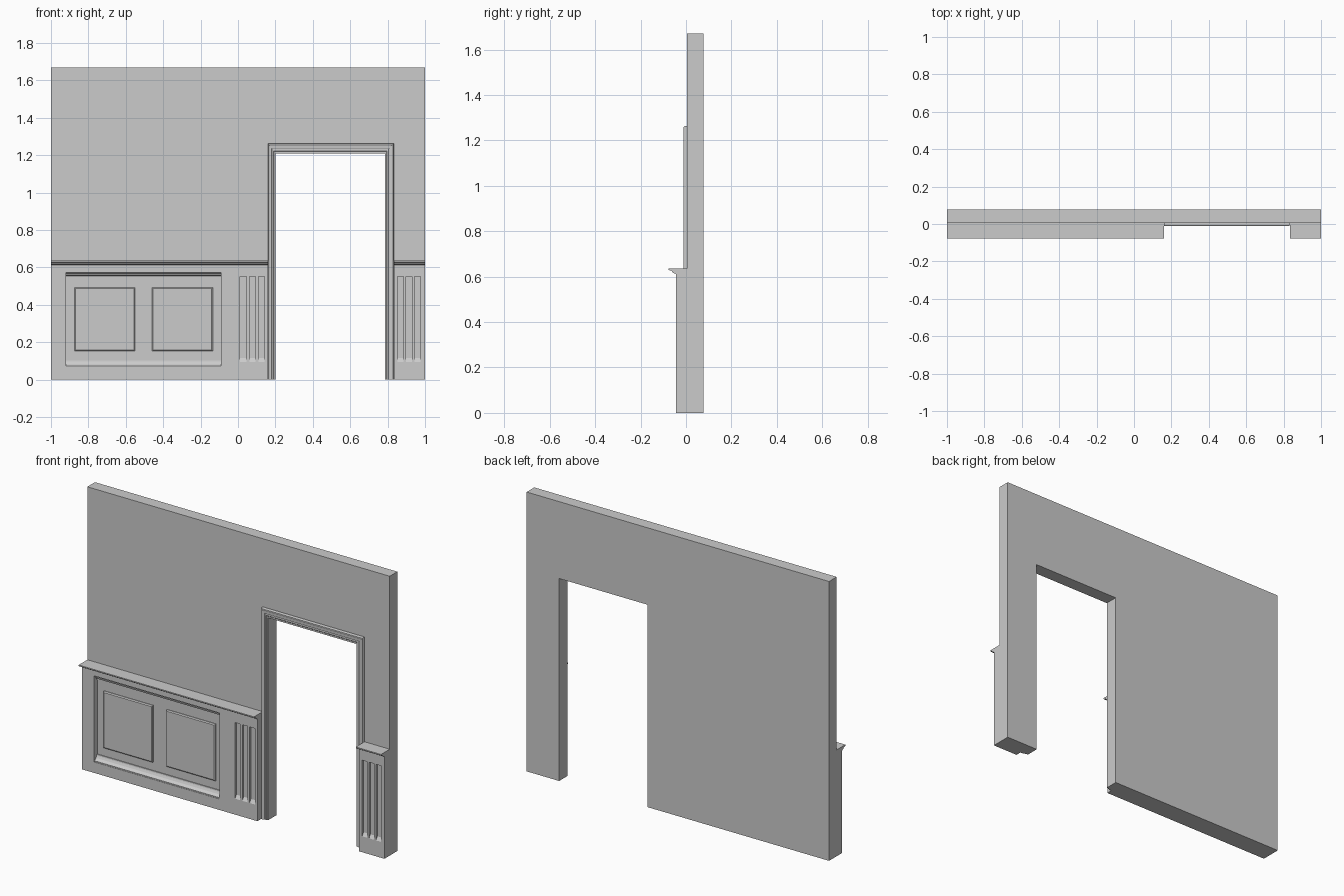
import bpy
import bmesh

if "Cube" in bpy.data.objects:
    bpy.data.objects.remove(bpy.data.objects["Cube"], do_unlink=True)

# Single plaster colour
plaster = bpy.data.materials.new("plaster_grey")
plaster.use_nodes = True
GREY = (0.6, 0.6, 0.6, 1)
plaster.diffuse_color = GREY
plaster.node_tree.nodes["Principled BSDF"].inputs["Base Color"].default_value = GREY

# Key dimensions
DOOR_L, DOOR_R, DOOR_TOP = 0.20, 0.785, 1.21
WALL_FRONT, WALL_BACK, WALL_TOP = 0.005, 0.077, 1.67
DADO_FRONT, DADO_TOP = -0.045, 0.62
CASING = 0.048
FLOOR = -0.015


def finish(bm, name):
    bmesh.ops.recalc_face_normals(bm, faces=bm.faces)
    mesh = bpy.data.meshes.new(name)
    bm.to_mesh(mesh)
    bm.free()
    mesh.materials.append(plaster)
    obj = bpy.data.objects.new(name, mesh)
    bpy.context.collection.objects.link(obj)
    return obj


def prism(name, outline, axis, start, end):
    """Extrude a closed outline: (x, z) along y, or (y, z) along x."""
    bm = bmesh.new()
    place = (lambda a, b: (a, start, b)) if axis == "y" else (lambda a, b: (start, a, b))
    face = bm.faces.new([bm.verts.new(place(a, b)) for a, b in outline])
    new = bmesh.ops.extrude_face_region(bm, geom=[face])["geom"]
    move = (0, end - start, 0) if axis == "y" else (end - start, 0, 0)
    bmesh.ops.translate(bm, vec=move, verts=[v for v in new if isinstance(v, bmesh.types.BMVert)])
    return finish(bm, name)


def box(name, x0, x1, y0, y1, z0, z1):
    return prism(name, [(x0, z0), (x1, z0), (x1, z1), (x0, z1)], "y", y0, y1)


def cut(obj, cutters):
    for cutter in cutters:
        cutter.hide_render = True
        mod = obj.modifiers.new("cut", "BOOLEAN")
        mod.operation, mod.solver, mod.object = "DIFFERENCE", "EXACT", cutter
    evaluated = obj.evaluated_get(bpy.context.evaluated_depsgraph_get())
    mesh = bpy.data.meshes.new_from_object(evaluated)
    obj.modifiers.clear()
    obj.data = mesh
    for cutter in cutters:
        bpy.data.objects.remove(cutter, do_unlink=True)


def flute_cutters(first, last, count=3, gap=0.014):
    """Upright grooves with sloping feet."""
    width = (last - first - gap * (count - 1)) / count
    profile = [(-0.06, 0.09), (DADO_FRONT, 0.095), (-0.033, 0.115), (-0.033, 0.55), (-0.06, 0.55)]
    starts = [first + i * (width + gap) for i in range(count)]
    return [prism("flute_cutter", profile, "x", s, s + width) for s in starts]


# Wall with doorway
prism("wall", [(-1, 0), (DOOR_L, 0), (DOOR_L, DOOR_TOP), (DOOR_R, DOOR_TOP), (DOOR_R, 0),
               (1, 0), (1, WALL_TOP), (-1, WALL_TOP)], "y", WALL_FRONT, WALL_BACK)

# Wainscot on both sides of the doorway
LEFT_END, RIGHT_START = DOOR_L - 0.04, DOOR_R + CASING
left_dado = box("left_wainscot", -1, LEFT_END, DADO_FRONT, WALL_FRONT, 0, DADO_TOP)
right_dado = box("right_wainscot", RIGHT_START, 1, DADO_FRONT, WALL_FRONT, 0, DADO_TOP)
P_L, P_R, P_B, P_T = -0.92, -0.09, 0.065, 0.58
recess = box("recess_cutter", P_L, P_R, -0.1, FLOOR, P_B, P_T)
cut(left_dado, [recess] + flute_cutters(0.012, 0.143))
cut(right_dado, flute_cutters(0.853, 0.976))

# Mouldings at the bottom and top of the recess
prism("panel_sill_moulding", [(FLOOR, P_B), (-0.043, P_B), (-0.043, 0.072), (-0.036, 0.076),
                              (-0.028, 0.083), (-0.022, 0.094), (-0.02, 0.102), (FLOOR, 0.102)],
      "x", P_L, P_R)
prism("panel_head_moulding", [(FLOOR, P_T), (-0.038, P_T), (-0.038, 0.572), (-0.03, 0.568),
                              (-0.027, 0.558), (-0.02, 0.554), (-0.02, 0.546), (FLOOR, 0.546)],
      "x", P_L, P_R)

# Raised fields with bevelled edges
for side, x0, x1 in (("right", -0.875, -0.55), ("left", -0.46, -0.135)):
    bm = bmesh.new()
    loops = []
    for inset, y in ((0, FLOOR), (0, -0.02), (0.006, -0.025)):
        a, b, c, d = x0 + inset, x1 - inset, 0.152 + inset, 0.492 - inset
        loops.append([bm.verts.new(p) for p in ((a, y, c), (b, y, c), (b, y, d), (a, y, d))])
    for low, high in zip(loops, loops[1:]):
        for i in range(4):
            j = (i + 1) % 4
            bm.faces.new((low[i], low[j], high[j], high[i]))
    bm.faces.new(loops[0])
    bm.faces.new(loops[-1])
    finish(bm, side + "_raised_panel")

# Dado rail cap
cap = [(WALL_FRONT, 0.636), (-0.077, 0.636), (-0.077, 0.629), (-0.063, 0.626),
       (-0.058, 0.617), (DADO_FRONT, 0.612), (WALL_FRONT, 0.612)]
prism("left_dado_rail", cap, "x", -1, LEFT_END)
prism("right_dado_rail", cap, "x", RIGHT_START, 1)

# Mitred door casing: (distance from opening, depth) swept around the doorway
profile = [(0, WALL_FRONT), (0, -0.002), (0.009, -0.002), (0.012, -0.005), (0.02, -0.005),
           (0.024, -0.008), (0.036, -0.009), (0.04, -0.011), (0.045, -0.011),
           (CASING, -0.006), (CASING, WALL_FRONT)]
bm = bmesh.new()
strips = []
for off, y in profile:
    l, r, t = DOOR_L - off * 0.85, DOOR_R + off, DOOR_TOP + off * 1.1
    strips.append([bm.verts.new(p) for p in ((l, y, 0), (l, y, t), (r, y, t), (r, y, 0))])
for i, strip in enumerate(strips):
    following = strips[(i + 1) % len(strips)]
    for k in range(3):
        bm.faces.new((strip[k], strip[k + 1], following[k + 1], following[k]))
bm.faces.new([s[0] for s in strips])
bm.faces.new([s[3] for s in strips])
finish(bm, "door_casing")
